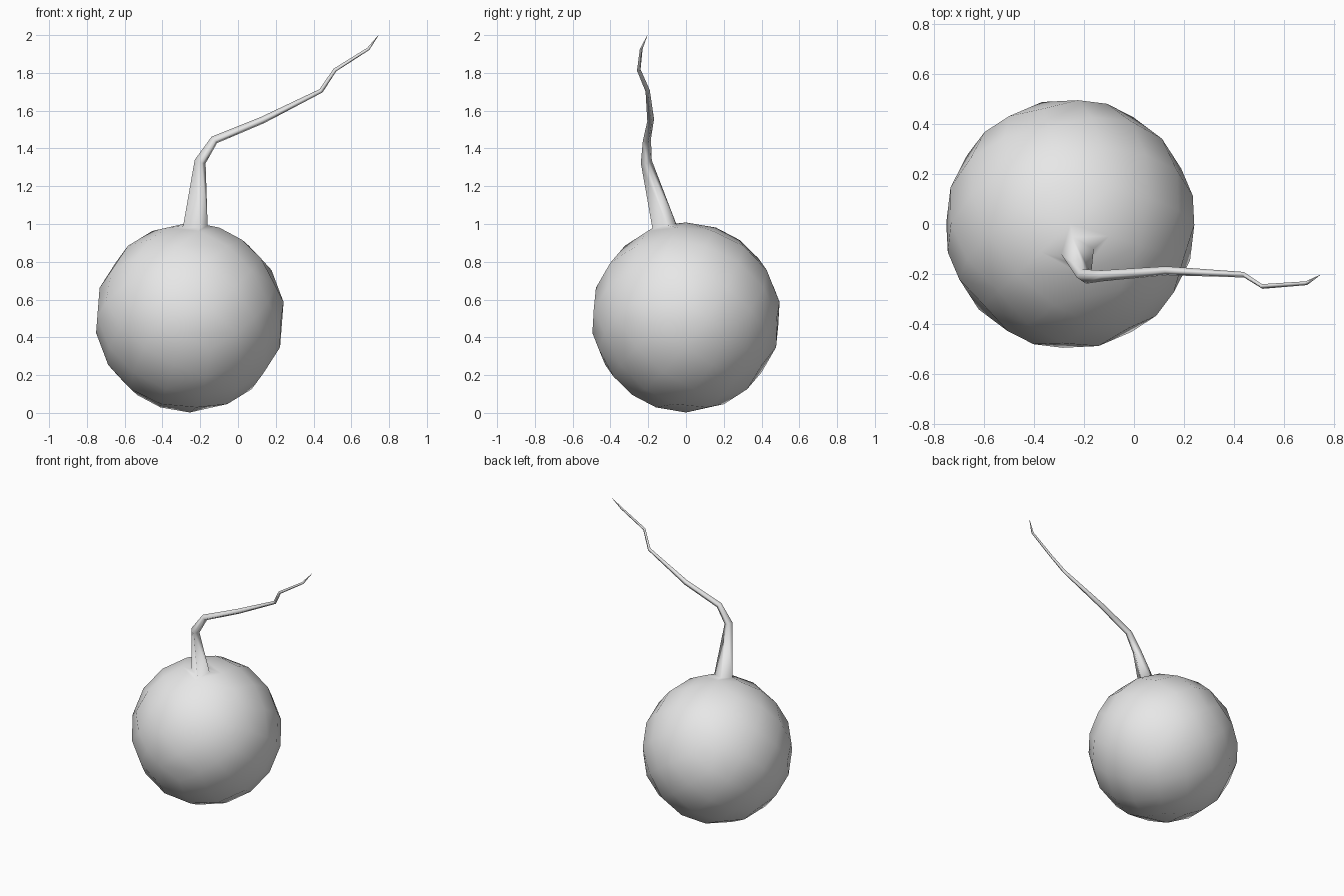
import bpy
import bmesh
import math
from mathutils import Vector, Quaternion

if "Cube" in bpy.data.objects:
    bpy.data.objects.remove(bpy.data.objects["Cube"], do_unlink=True)

BALL_CENTRE = Vector((-0.255, 0, 0.505))
BALL_RADIUS = 0.503
UP = Vector((0, 0, 1))

grey = bpy.data.materials.new("light_grey")
grey.use_nodes = True
grey.diffuse_color = (0.8, 0.8, 0.8, 1)
grey.node_tree.nodes["Principled BSDF"].inputs["Base Color"].default_value = (0.8, 0.8, 0.8, 1)

# Ball: a rounded cube standing on one corner
bm = bmesh.new()
bmesh.ops.create_cube(bm, size=2)
bmesh.ops.subdivide_edges(bm, edges=bm.edges[:], cuts=3, use_grid_fill=True)
stand = Vector((1, 1, 1)).rotation_difference(UP)
side = stand @ Vector((1, 0, 0))
turn = Quaternion(UP, math.radians(-77) - math.atan2(side.y, side.x)) @ stand
for v in bm.verts:
    even = Vector([math.tan(math.pi / 4 * c) for c in v.co])
    v.co = BALL_CENTRE + turn @ even.normalized() * BALL_RADIUS

# Stem root: inset the top face that the stem grows from
root = Vector((-0.225, -0.115, 0.99))
bm.faces.ensure_lookup_table()
face = min(bm.faces, key=lambda f: (f.calc_center_median() - root).length)
bmesh.ops.inset_individual(bm, faces=[face], thickness=0.03)
middle = face.calc_center_median()
offsets = []
for v in face.verts:
    out = v.co - middle
    out.z = 0
    out = out.normalized()
    offsets.append(out)
    v.co = root + out * 0.066 + UP * out.y * 0.013

# Stem: extrude along a crooked, tapering path (centre, radius)
path = [
    ((-0.20, -0.21, 1.33), 0.031),
    ((-0.125, -0.207, 1.445), 0.023),
    ((0.13, -0.187, 1.55), 0.019),
    ((0.44, -0.203, 1.705), 0.012),
    ((0.513, -0.25, 1.815), 0.01),
    ((0.69, -0.237, 1.927), 0.008),
    ((0.743, -0.205, 1.998), 0.001),
]
points = [root] + [Vector(p) for p, r in path]
heading = UP
for i, (p, radius) in enumerate(path, start=1):
    ahead = points[min(i + 1, len(path))]
    new_heading = ((points[i] - points[i - 1]).normalized()
                   + (ahead - points[i]).normalized()).normalized()
    bend = heading.rotation_difference(new_heading)
    offsets = [bend @ o for o in offsets]
    heading = new_heading
    face = bmesh.ops.extrude_discrete_faces(bm, faces=[face])["faces"][0]
    for v, o in zip(face.verts, offsets):
        v.co = points[i] + o * radius

bmesh.ops.recalc_face_normals(bm, faces=bm.faces[:])
for f in bm.faces:
    f.smooth = True
mesh = bpy.data.meshes.new("ball_with_stem")
bm.to_mesh(mesh)
bm.free()
mesh.materials.append(grey)
bpy.context.collection.objects.link(bpy.data.objects.new("ball_with_stem", mesh))
